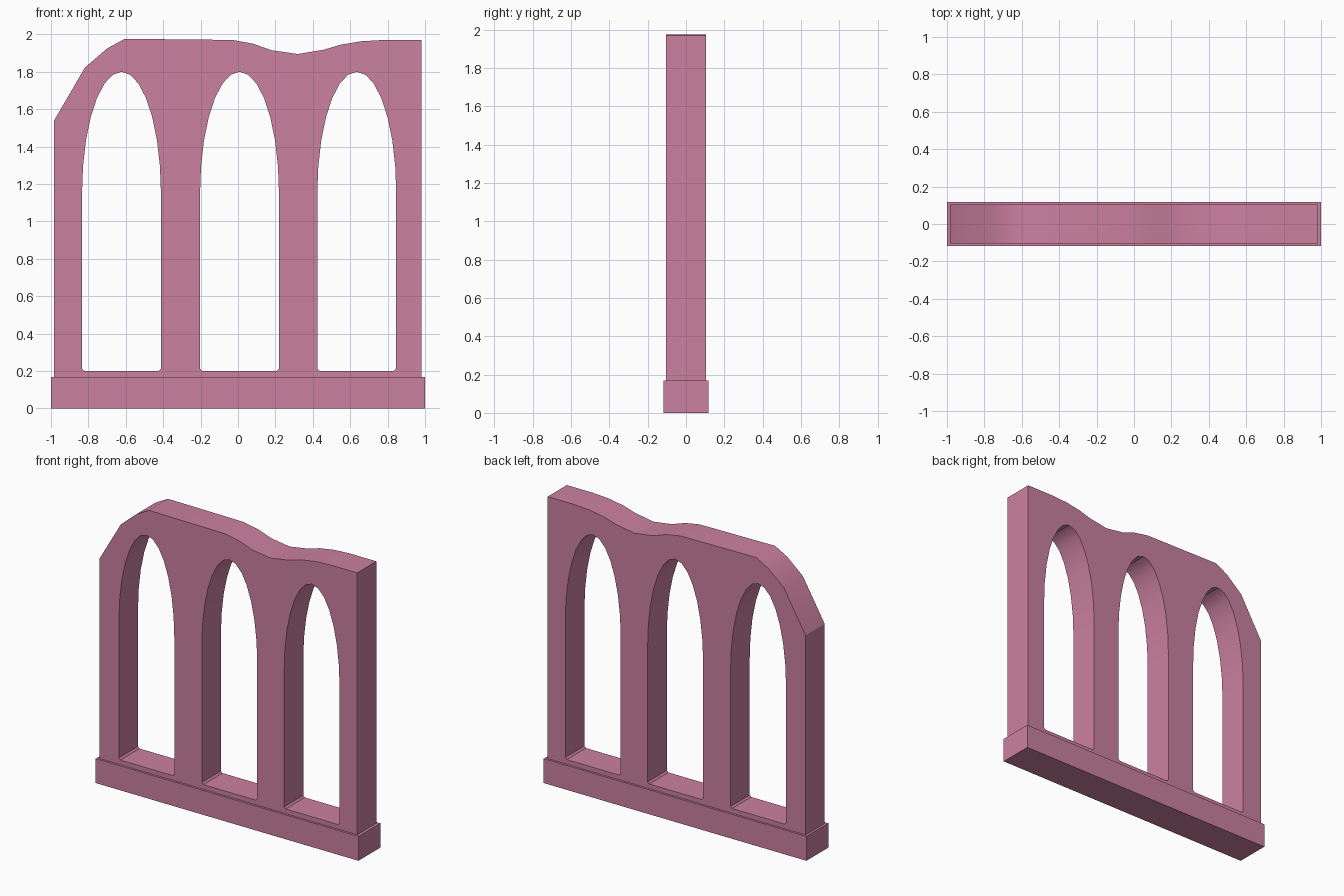
import bpy, math

if "Cube" in bpy.data.objects:
    bpy.data.objects.remove(bpy.data.objects["Cube"])

stone = bpy.data.materials.new("pink_stone")
stone.diffuse_color = (0.6, 0.22, 0.35, 1)
stone.use_nodes = True
stone.node_tree.nodes["Principled BSDF"].inputs["Base Color"].default_value = stone.diffuse_color


def arch_outline(cx, half=0.211, sill=0.2, spring=1.15, apex=1.8, steps=14, r=0.012):
    """Tall opening with clipped sill corners and an elliptical head."""
    pts = [(cx - half, sill + r), (cx - half + r, sill),
           (cx + half - r, sill), (cx + half, sill + r)]
    for i in range(steps + 1):
        a = math.pi * i / steps
        pts.append((cx + half * math.cos(a), spring + (apex - spring) * math.sin(a)))
    return pts


# Wall outline with a broken left shoulder and a dipped top edge
outline = [(-0.983, 0.1), (0.98, 0.1), (0.98, 1.97), (0.78, 1.97), (0.66, 1.963),
           (0.55, 1.945), (0.46, 1.918), (0.32, 1.895), (0.18, 1.915), (0.08, 1.95),
           (-0.03, 1.97), (-0.605, 1.976), (-0.698, 1.926), (-0.818, 1.823), (-0.983, 1.54)]

# Arched wall: filled 2D curve, the inner splines become openings
curve = bpy.data.curves.new("wall_profile", 'CURVE')
curve.dimensions = '2D'
curve.fill_mode = 'BOTH'
curve.extrude = 0.104
for pts in [outline] + [arch_outline(x) for x in (-0.623, 0.008, 0.635)]:
    spline = curve.splines.new('POLY')
    spline.points.add(len(pts) - 1)
    for p, (x, z) in zip(spline.points, pts):
        p.co = (x, z, 0, 1)
    spline.use_cyclic_u = True
wall = bpy.data.objects.new("arched_wall", curve)
bpy.context.collection.objects.link(wall)
wall.rotation_euler.x = math.pi / 2
bpy.context.view_layer.objects.active = wall
wall.select_set(True)
bpy.ops.object.convert(target='MESH')
wall = bpy.context.object
wall.data.materials.clear()
wall.data.materials.append(stone)
bpy.ops.object.shade_smooth_by_angle(angle=math.radians(30))

# Plinth under the wall
bpy.ops.mesh.primitive_cube_add(size=1, location=(0, 0, 0.084))
plinth = bpy.context.object
plinth.name = "plinth"
plinth.scale = (2, 0.237, 0.168)
plinth.data.materials.append(stone)
